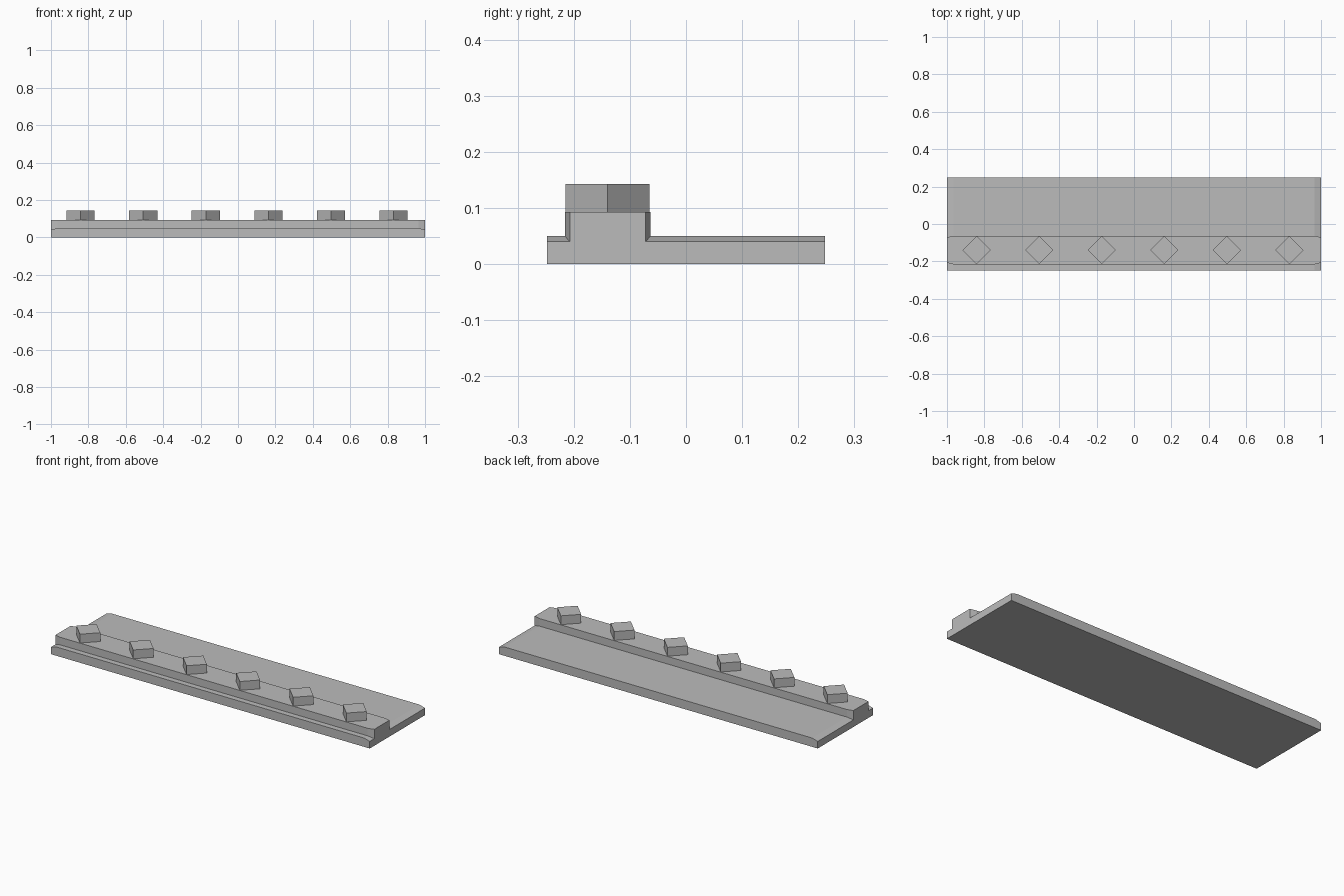
import bpy, bmesh
from math import pi

cube = bpy.data.objects.get("Cube")
if cube:
    bpy.data.objects.remove(cube, do_unlink=True)

grey = bpy.data.materials.new("plain grey")
grey.use_nodes = True
colour = (0.5, 0.5, 0.5, 1)
grey.diffuse_color = colour
grey.node_tree.nodes["Principled BSDF"].inputs["Base Color"].default_value = colour


def add_object(name, bm):
    bmesh.ops.recalc_face_normals(bm, faces=bm.faces)
    mesh = bpy.data.meshes.new(name)
    bm.to_mesh(mesh)
    bm.free()
    mesh.materials.append(grey)
    obj = bpy.data.objects.new(name, mesh)
    bpy.context.collection.objects.link(obj)
    return obj


def section(front, back, deck):
    """Cross-section (y, z): flat plate with a raised rail near the front."""
    return [(-0.248, 0), (0.248, 0), (0.248, deck), (back, deck),
            (back, 0.093), (front, 0.093), (front, deck), (-0.248, deck)]


# Base plate and rail, with the rail and deck tapering at both ends
end = section(-0.207, -0.072, 0.04)
middle = section(-0.216, -0.063, 0.05)
bm = bmesh.new()
loops = [[bm.verts.new((x, y, z)) for y, z in profile]
         for x, profile in ((-1, end), (-0.965, middle), (0.965, middle), (1, end))]
for a, b in zip(loops, loops[1:]):
    for i in range(len(a)):
        j = (i + 1) % len(a)
        bm.faces.new((a[i], a[j], b[j], b[i]))
bm.faces.new(loops[0])
bm.faces.new(loops[-1])
add_object("base_with_rail", bm)

# Row of diamond pegs on the rail
for i in range(6):
    bm = bmesh.new()
    bmesh.ops.create_cone(bm, cap_ends=True, segments=4,
                          radius1=0.075, radius2=0.075, depth=0.05)
    peg = add_object(f"diamond_peg_{i + 1}", bm)
    peg.location = (-0.841 + i * 0.3343, -0.14, 0.118)
